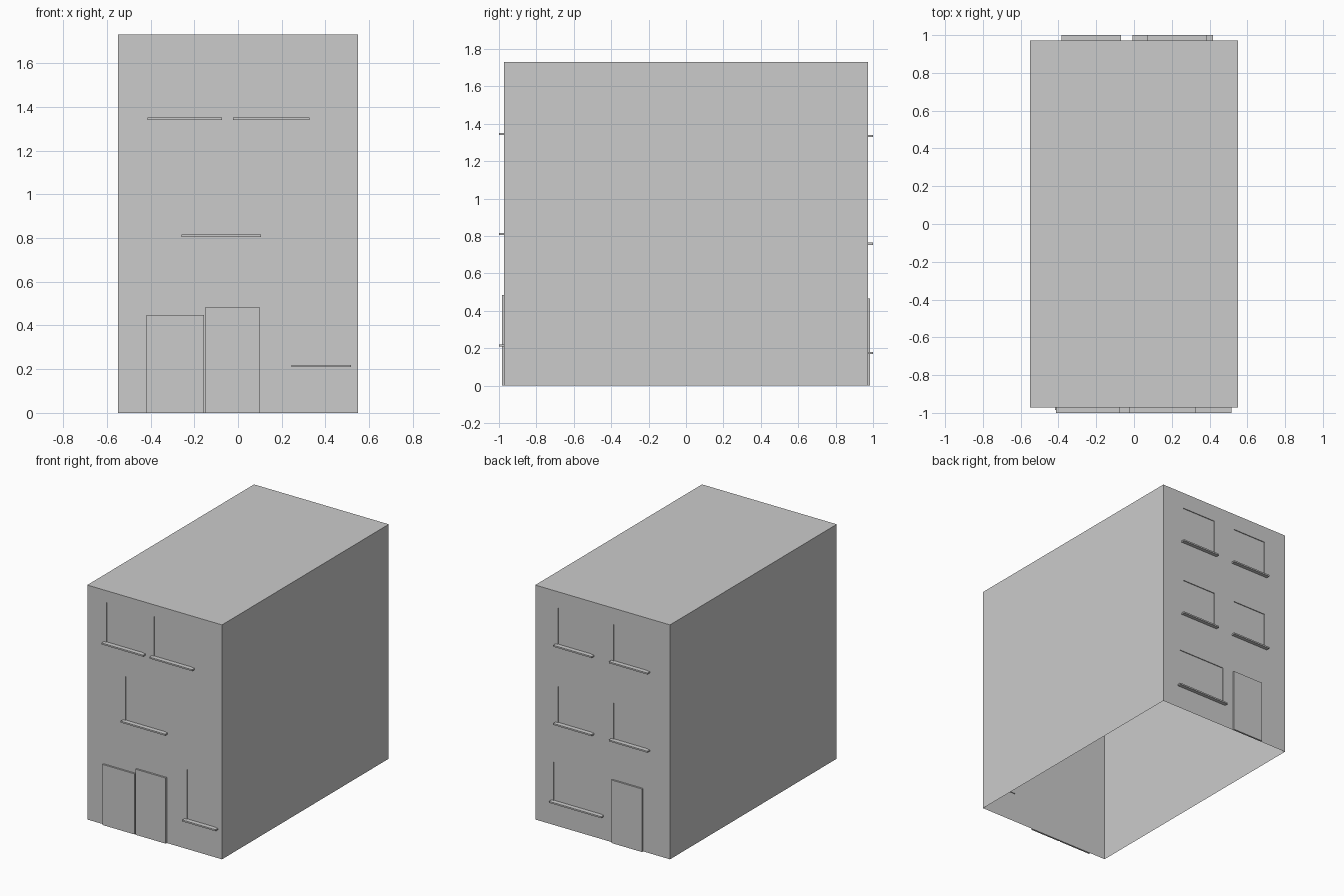
import bpy
import bmesh

if "Cube" in bpy.data.objects:
    bpy.data.objects.remove(bpy.data.objects["Cube"])

W, D, H = 0.55, 0.972, 1.73      # half width, half depth, height of the block
RECESS, SILL_H, LIP = 0.006, 0.011, 0.019


def box(name, x0, x1, y0, y1, z0, z1):
    bm = bmesh.new()
    bmesh.ops.create_cube(bm, size=1)
    for v in bm.verts:
        v.co.x = x0 if v.co.x < 0 else x1
        v.co.y = y0 if v.co.y < 0 else y1
        v.co.z = z0 if v.co.z < 0 else z1
    mesh = bpy.data.meshes.new(name)
    bm.to_mesh(mesh)
    bm.free()
    ob = bpy.data.objects.new(name, mesh)
    bpy.context.collection.objects.link(ob)
    return ob


def on_wall(name, side, x0, x1, z0, z1, inner, outer):
    """Box spanning inner..outer distance from the front (-1) or back (+1) wall plane."""
    ya, yb = sorted((side * (D + inner), side * (D + outer)))
    return box(name, x0, x1, ya, yb, z0, z1)


# windows: side, x0, x1, z0, z1
windows = [
    (-1, -0.395, -0.093, 1.35, 1.643),
    (-1, -0.005, 0.307, 1.35, 1.643),
    (-1, -0.239, 0.087, 0.815, 1.14),
    (-1, 0.264, 0.498, 0.22, 0.586),
    (1, 0.01, 0.40, 0.18, 0.463),
]
for z0 in (1.341, 0.764):
    windows += [(1, 0.089, 0.366, z0, z0 + 0.268), (1, -0.366, -0.089, z0, z0 + 0.268)]

# doors: side, x0, x1, top
doors = [(-1, -0.418, -0.156, 0.447), (-1, -0.148, 0.099, 0.484), (1, -0.33, -0.08, 0.465)]

# building block with shallow window recesses
block = box("building_block", -W, W, -D, D, 0, H)
cutters = []
for side, x0, x1, z0, z1 in windows:
    cutter = on_wall("window_cutter", side, x0, x1, z0, z1, -RECESS, 0.05)
    cutter.hide_render = True
    cutters.append(cutter)
    mod = block.modifiers.new("window_recess", 'BOOLEAN')
    mod.operation, mod.solver, mod.object = 'DIFFERENCE', 'EXACT', cutter
    # sill below the window
    on_wall("window_sill", side, x0 - LIP, x1 + LIP, z0 - SILL_H, z0, 0, 1 - D)

# bake the recesses, then open the underside of the block
bpy.context.view_layer.update()
baked = bpy.data.meshes.new_from_object(block.evaluated_get(bpy.context.evaluated_depsgraph_get()))
block.modifiers.clear()
block.data = baked
for cutter in cutters:
    bpy.data.objects.remove(cutter)
bm = bmesh.new()
bm.from_mesh(baked)
under = [f for f in bm.faces if all(v.co.z < 1e-4 for v in f.verts)]
bmesh.ops.delete(bm, geom=under, context='FACES')
bm.to_mesh(baked)
bm.free()

# door slabs
for side, x0, x1, top in doors:
    on_wall("door", side, x0, x1, 0, top, 0, 0.013)
